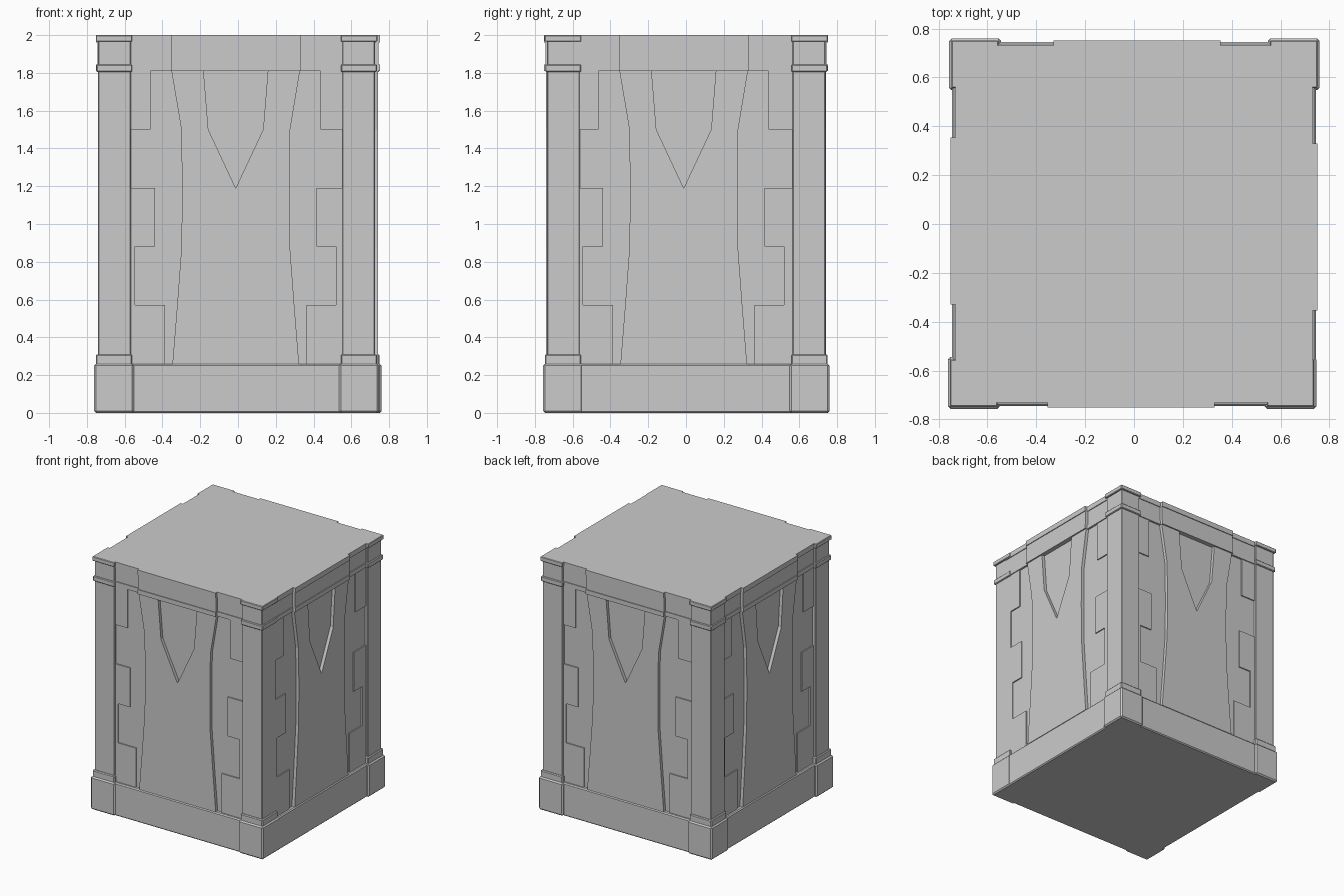
import bpy, bmesh
from math import pi
from mathutils import Matrix, Vector

if "Cube" in bpy.data.objects:
    bpy.data.objects.remove(bpy.data.objects["Cube"])

WALL = 0.715      # distance from centre to the recessed wall
SHIFT = -0.012    # small sideways offset of the decoration on every side


def finish(name, bm, bevel=0.0):
    bmesh.ops.recalc_face_normals(bm, faces=bm.faces)
    mesh = bpy.data.meshes.new(name)
    bm.to_mesh(mesh)
    bm.free()
    ob = bpy.data.objects.new(name, mesh)
    bpy.context.collection.objects.link(ob)
    if bevel:
        mod = ob.modifiers.new("edge", 'BEVEL')
        mod.width = bevel
        mod.segments = 1
    return ob


def box(name, x, y, z, bevel=0.0):
    bm = bmesh.new()
    bmesh.ops.create_cube(bm, size=1)
    lo = Vector((min(x), min(y), min(z)))
    hi = Vector((max(x), max(y), max(z)))
    size = hi - lo
    for v in bm.verts:
        v.co = Vector((v.co[i] * size[i] for i in range(3))) + (lo + hi) / 2
    return finish(name, bm, bevel)


def relief(name, side, outline, depth, inner=WALL):
    """Extrude an outline (u, z) outwards from the wall of one side."""
    bm = bmesh.new()
    face = bm.faces.new([bm.verts.new((u + SHIFT, -inner, z)) for u, z in outline])
    ext = bmesh.ops.extrude_face_region(bm, geom=[face], use_keep_orig=True)
    for v in ext["geom"]:
        if isinstance(v, bmesh.types.BMVert):
            v.co.y = -depth
    bmesh.ops.transform(bm, matrix=Matrix.Rotation(side * pi / 2, 4, 'Z'), verts=bm.verts)
    return finish(name, bm)


def rect(u0, u1, z0, z1):
    return [(u0, z0), (u1, z0), (u1, z1), (u0, z1)]


# Solid core and plinth
box("core", (-WALL, WALL), (-WALL, WALL), (0.1, 2.0))
box("plinth", (-0.745, 0.745), (-0.745, 0.745), (0, 0.26), 0.008)

# Corner posts with foot, collar and cap: inner, outer, bottom, top, bevel
stages = [
    ("foot", 0.545, 0.757, 0.0, 0.26, 0.01),
    ("foot_collar", 0.555, 0.747, 0.25, 0.31, 0.006),
    ("post", 0.562, 0.735, 0.30, 1.985, 0.004),
    ("neck_collar", 0.555, 0.745, 1.805, 1.845, 0.005),
    ("cap", 0.555, 0.748, 1.965, 2.0, 0.004),
]
corners = [("front_left", -1, -1, -0.005, 0), ("front_right", 1, -1, -0.010, 0),
           ("back_right", 1, 1, 0.003, 0.003), ("back_left", -1, 1, 0.0, 0.003)]
for cname, sx, sy, dx, dy in corners:
    for part, a, b, z0, z1, bev in stages:
        box(f"{cname}_{part}", (sx * a + dx, sx * b + dx), (sy * a + dy, sy * b + dy), (z0, z1), bev)

# Half profiles shared by all four sides
waist = [(0.335, 0.26), (0.31, 0.57), (0.287, 0.88), (0.284, 1.19), (0.288, 1.5), (0.34, 1.81)]
pendant = [(0.17, 1.81), (0.145, 1.5)]
quoins = [(0.375, 0.26), (0.532, 0.57), (0.428, 0.88), (0.45, 1.5)]

for side, sname in enumerate(["front", "right", "back", "left"]):
    # Waisted panel with a pointed recess cut down from its top edge
    outline = waist + pendant + [(0, 1.19)]
    outline += [(-u, z) for u, z in reversed(pendant)]
    outline += [(-u, z) for u, z in reversed(waist)]
    relief(f"{sname}_waisted_panel", side, outline, 0.74)

    # Staggered corner stones on both edges
    for s in (-1, 1):
        for i, (u, z) in enumerate(quoins):
            relief(f"{sname}_stone_{i}_{s}", side, rect(s * u, s * 0.6, z, z + 0.31), 0.724)

    # Frieze with top and bottom ledges, stepping forward in the middle
    for zone, half, d in (("side", 0.6, 0.725), ("middle", 0.342, 0.745)):
        relief(f"{sname}_{zone}_frieze", side, rect(-half, half, 1.82, 1.99), d)
        relief(f"{sname}_{zone}_lower_ledge", side, rect(-half, half, 1.81, 1.845), d + 0.006)
        relief(f"{sname}_{zone}_upper_ledge", side, rect(-half, half, 1.96, 2.0), d + 0.006)
